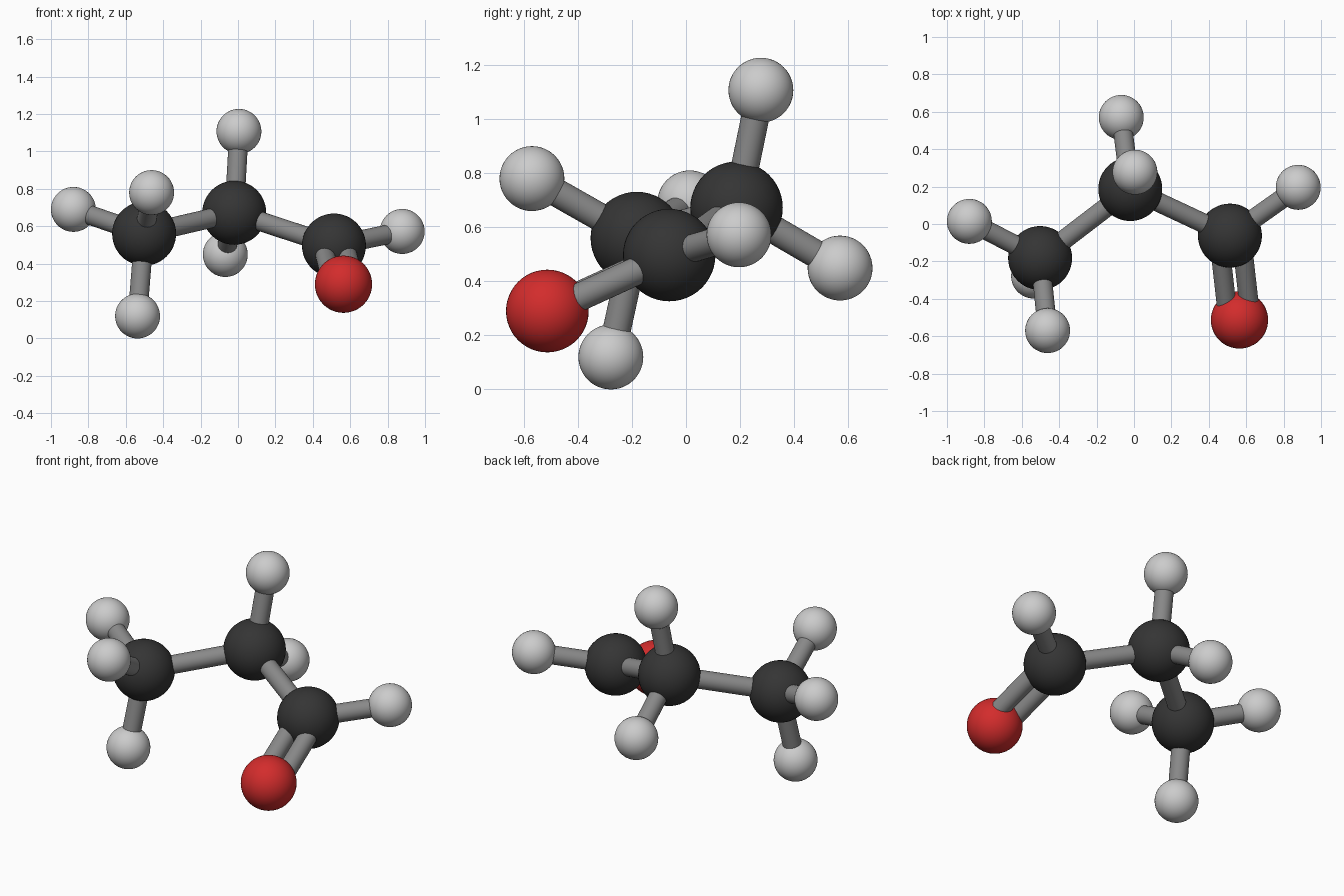
import bpy
from mathutils import Vector

if "Cube" in bpy.data.objects:
    bpy.data.objects.remove(bpy.data.objects["Cube"])


def material(name, rgb):
    m = bpy.data.materials.new(name)
    m.diffuse_color = (*rgb, 1)
    m.use_nodes = True
    m.node_tree.nodes["Principled BSDF"].inputs["Base Color"].default_value = m.diffuse_color
    return m


DARK = material("dark", (0.035, 0.035, 0.035))
RED = material("red", (0.65, 0.025, 0.025))
LIGHT = material("light", (0.6, 0.6, 0.6))
GREY = material("grey", (0.25, 0.25, 0.25))

# Radius and material of each kind of atom
KINDS = {"carbon": (0.171, DARK), "oxygen": (0.153, RED), "hydrogen": (0.12, LIGHT)}
BOND_RADIUS = 0.052

# Atom centres
ATOMS = {
    "carbon_end": (-0.502, -0.182, 0.56),
    "carbon_middle": (-0.02, 0.187, 0.672),
    "carbon_double": (0.513, -0.062, 0.497),
    "oxygen": (0.564, -0.513, 0.29),
    "hydrogen_end_left": (-0.88, 0.014, 0.69),
    "hydrogen_end_front": (-0.462, -0.57, 0.78),
    "hydrogen_end_bottom": (-0.537, -0.278, 0.12),
    "hydrogen_middle_top": (0.005, 0.277, 1.107),
    "hydrogen_middle_back": (-0.068, 0.57, 0.449),
    "hydrogen_double": (0.878, 0.196, 0.572),
}

BONDS = [
    ("carbon_end", "carbon_middle"),
    ("carbon_middle", "carbon_double"),
    ("carbon_end", "hydrogen_end_left"),
    ("carbon_end", "hydrogen_end_front"),
    ("carbon_end", "hydrogen_end_bottom"),
    ("carbon_middle", "hydrogen_middle_top"),
    ("carbon_middle", "hydrogen_middle_back"),
    ("carbon_double", "hydrogen_double"),
]


def finish(name, mat):
    ob = bpy.context.object
    ob.name = name
    ob.data.materials.append(mat)
    bpy.ops.object.shade_smooth_by_angle()


def atom(name, centre):
    radius, mat = KINDS[name.split("_")[0]]
    bpy.ops.mesh.primitive_uv_sphere_add(segments=48, ring_count=24, radius=radius, location=centre)
    finish(name, mat)


def bond(name, a, b):
    d = b - a
    bpy.ops.mesh.primitive_cylinder_add(
        vertices=32, radius=BOND_RADIUS, depth=d.length, location=(a + b) / 2,
        rotation=d.to_track_quat('Z', 'Y').to_euler())
    finish(name, GREY)


# Atoms
for name, centre in ATOMS.items():
    atom(name, centre)

# Single bonds
for i, (a, b) in enumerate(BONDS):
    bond(f"bond_{i + 1}", Vector(ATOMS[a]), Vector(ATOMS[b]))

# Double bond: two parallel rods side by side
a, b = Vector(ATOMS["carbon_double"]), Vector(ATOMS["oxygen"])
side = (b - a).cross(Vector((0, 0, 1))).normalized() * 0.06
bond("double_bond_left", a + side, b + side)
bond("double_bond_right", a - side, b - side)
